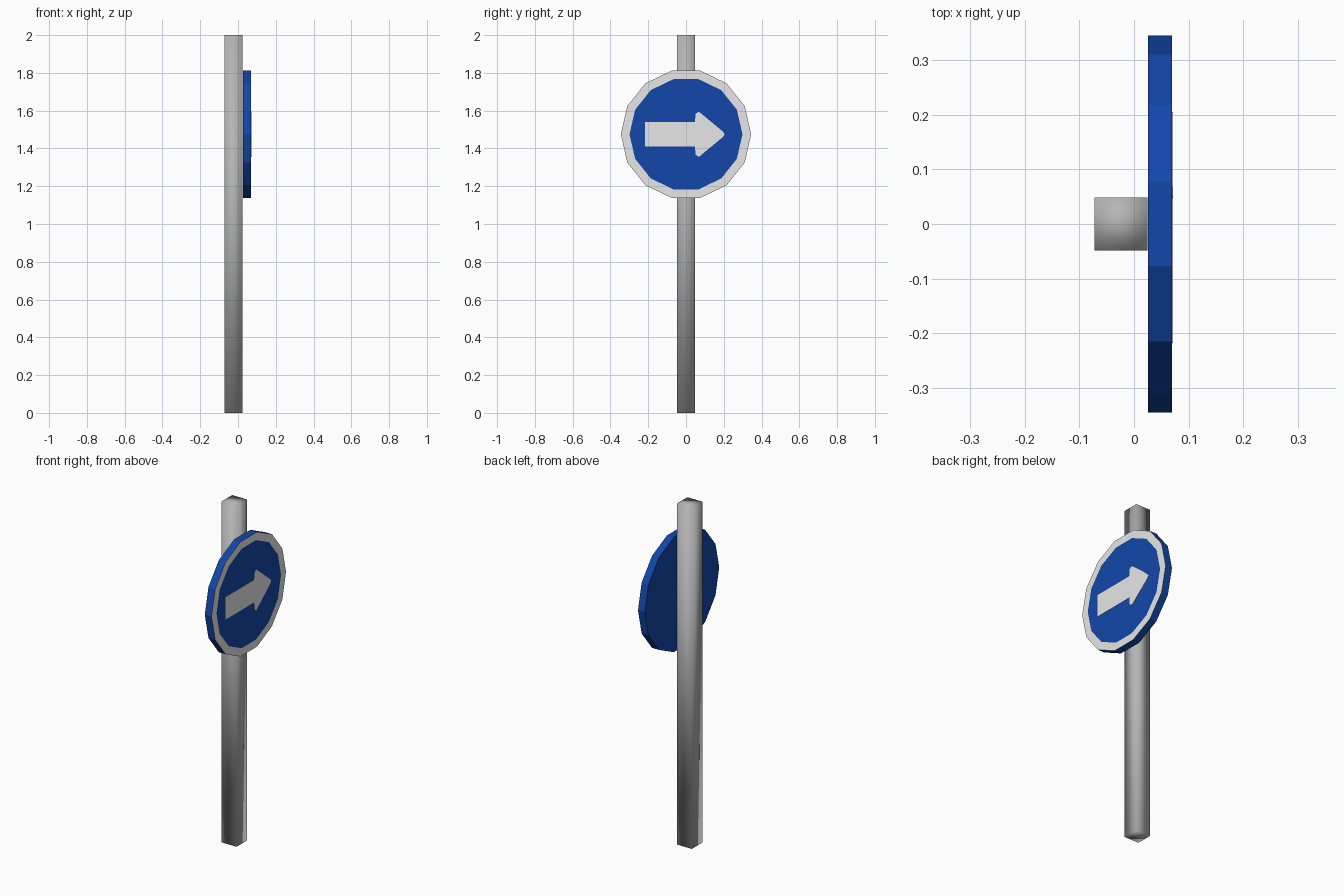
import bpy, bmesh, math
from mathutils import Matrix, Vector

if "Cube" in bpy.data.objects:
    bpy.data.objects.remove(bpy.data.objects["Cube"])


def material(name, rgb):
    m = bpy.data.materials.new(name)
    m.diffuse_color = (*rgb, 1)
    m.use_nodes = True
    m.node_tree.nodes["Principled BSDF"].inputs["Base Color"].default_value = m.diffuse_color
    return m


grey = material("pole grey", (0.46, 0.46, 0.46))
blue = material("sign blue", (0.006, 0.062, 0.40))
white = material("sign white", (0.82, 0.82, 0.82))


def make_object(name, bm, mats, smooth=False):
    bmesh.ops.recalc_face_normals(bm, faces=bm.faces)
    me = bpy.data.meshes.new(name)
    for f in bm.faces:
        f.smooth = smooth
    bm.to_mesh(me)
    bm.free()
    for m in mats:
        me.materials.append(m)
    ob = bpy.data.objects.new(name, me)
    bpy.context.collection.objects.link(ob)
    return ob


def prism(profile, x0, x1):
    """Extrude a (y, z) outline along x."""
    bm = bmesh.new()
    face = bm.faces.new([bm.verts.new((x0, y, z)) for y, z in profile])
    ext = bmesh.ops.extrude_face_region(bm, geom=[face])
    moved = [v for v in ext["geom"] if isinstance(v, bmesh.types.BMVert)]
    bmesh.ops.translate(bm, verts=moved, vec=(x1 - x0, 0, 0))
    bmesh.ops.recalc_face_normals(bm, faces=bm.faces)
    return bm


CENTRE_Z, RADIUS, SIDES = 1.475, 0.345, 14
BACK, FRONT = 0.026, 0.070

# Square pole, soft-shaded across its corners
bm = bmesh.new()
bmesh.ops.create_cube(bm, size=1, matrix=Matrix.Translation(Vector((-0.0235, 0, 1)))
                      @ Matrix.Diagonal((0.097, 0.097, 2, 1)))
make_object("pole", bm, [grey], smooth=True)

# Fourteen-sided sign plate with an inset white border on its face
outline = [(RADIUS * math.cos(2 * math.pi * i / SIDES),
            CENTRE_Z + RADIUS * math.sin(2 * math.pi * i / SIDES)) for i in range(SIDES)]
bm = prism(outline, BACK, FRONT)
front = max(bm.faces, key=lambda f: f.normal.x)
ring = bmesh.ops.inset_region(bm, faces=[front], thickness=0.046)["faces"]
for f in ring:
    f.material_index = 1
make_object("sign_plate", bm, [blue, white])

# White arrow pointing to +y, mirrored about the sign centre line
half = [(-0.218, 0.066), (0.048, 0.066), (0.050, 0.108), (0.068, 0.120), (0.196, 0.014)]
arrow = half + [(0.205, 0)] + [(y, -h) for y, h in reversed(half)]
bm = prism([(y, CENTRE_Z + h) for y, h in arrow], FRONT - 0.001, FRONT + 0.0015)
make_object("arrow", bm, [white])
